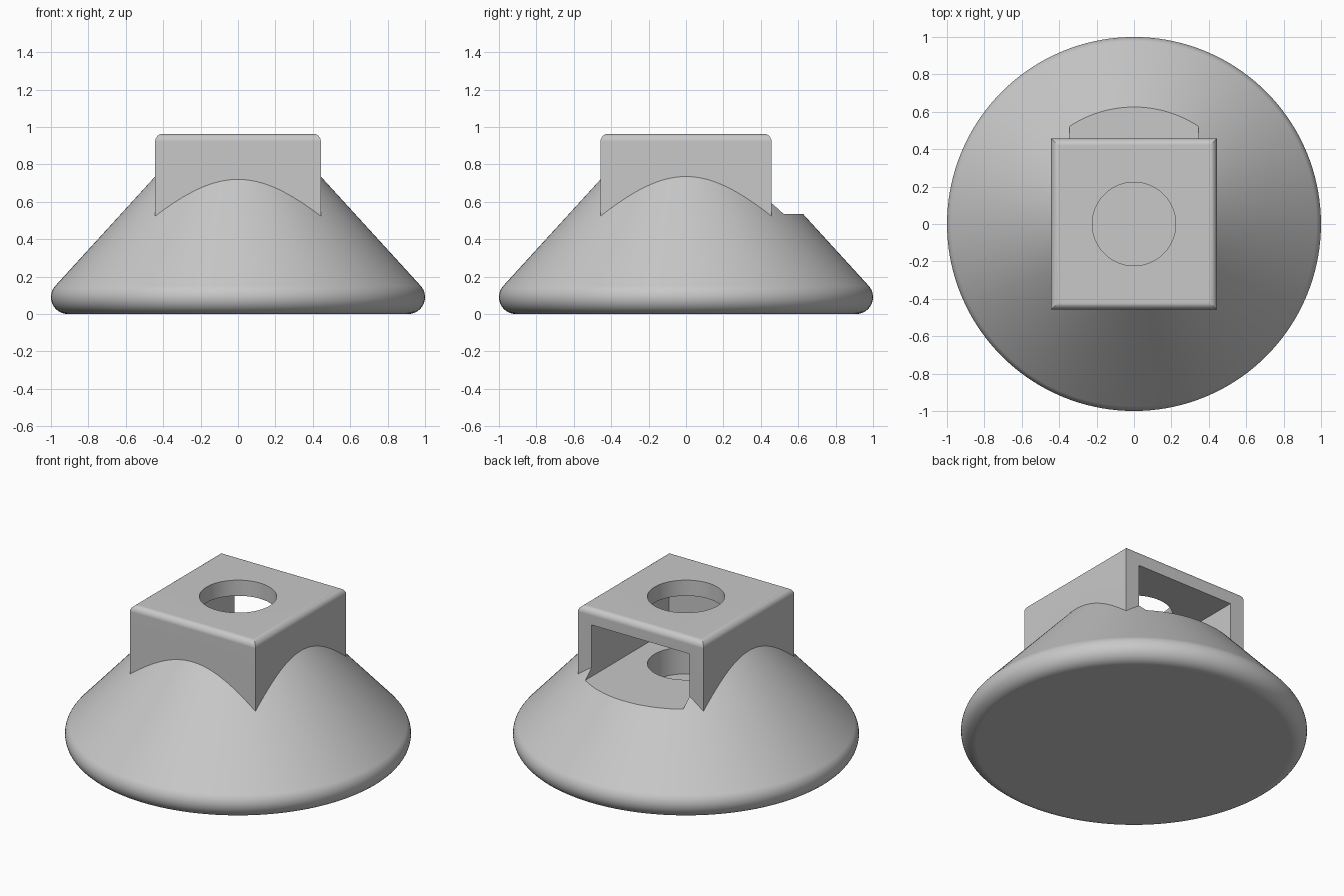
import bpy, bmesh, math

if "Cube" in bpy.data.objects:
    bpy.data.objects.remove(bpy.data.objects["Cube"], do_unlink=True)

# Single grey material
grey = bpy.data.materials.new("light_grey")
grey.use_nodes = True
colour = (0.58, 0.58, 0.58, 1)
grey.diffuse_color = colour
grey.node_tree.nodes["Principled BSDF"].inputs["Base Color"].default_value = colour


def finish(name, bm):
    bmesh.ops.recalc_face_normals(bm, faces=bm.faces[:])
    mesh = bpy.data.meshes.new(name)
    bm.to_mesh(mesh)
    bm.free()
    mesh.materials.append(grey)
    obj = bpy.data.objects.new(name, mesh)
    bpy.context.collection.objects.link(obj)
    return obj


def box(name, low, high, top_round=0):
    bm = bmesh.new()
    bmesh.ops.create_cube(bm, size=1)
    for v in bm.verts:
        v.co = [l + (c + 0.5) * (h - l) for c, l, h in zip(v.co, low, high)]
    if top_round:
        edges = [e for e in bm.edges if all(v.co.z > high[2] - 0.001 for v in e.verts)]
        bmesh.ops.bevel(bm, geom=edges, offset=top_round, segments=6,
                        profile=0.5, affect='EDGES')
    return finish(name, bm)


def lathe(name, profile, steps=144):
    # Closed solid of revolution: rings of the profile with flat caps
    bm = bmesh.new()
    rings = [[bm.verts.new((r * math.cos(2 * math.pi * i / steps),
                            r * math.sin(2 * math.pi * i / steps), z))
              for i in range(steps)] for r, z in profile]
    for a, b in zip(rings, rings[1:]):
        for i in range(steps):
            j = (i + 1) % steps
            bm.faces.new((a[i], a[j], b[j], b[i]))
    bm.faces.new(rings[0])
    bm.faces.new(rings[-1])
    return finish(name, bm)


def combine(target, tool, operation):
    mod = target.modifiers.new(operation.lower(), 'BOOLEAN')
    mod.operation = operation
    mod.solver = 'EXACT'
    mod.object = tool
    bpy.ops.object.select_all(action='DESELECT')
    target.select_set(True)
    bpy.context.view_layer.objects.active = target
    bpy.ops.object.modifier_apply(modifier=mod.name)
    bpy.data.objects.remove(tool, do_unlink=True)


# Conical foot with a rounded rim tangent to the slope
rim, slope = 0.09, math.radians(47.6)
start, end = -math.pi / 2, math.pi / 2 - slope
profile = [(1 - rim + rim * math.cos(a), rim + rim * math.sin(a))
           for a in (start + (end - start) * i / 14 for i in range(15))]
r, z = profile[-1]
profile.append((r - 0.6, z + 0.6 * math.tan(slope)))
holder = lathe("conical_holder", profile)

# Square head with rounded top edges
head = box("head", (-0.443, -0.457, 0.3), (0.443, 0.457, 0.963), 0.04)
combine(holder, head, 'UNION')

# Pocket open to the back
pocket = box("pocket_cutter", (-0.345, -0.32, 0.535), (0.345, 1.2, 0.863))
combine(holder, pocket, 'DIFFERENCE')

# Round hole through the roof and blind into the pocket floor
hole = lathe("hole_cutter", [(0.223, 0.365), (0.223, 1.2)], 96)
combine(holder, hole, 'DIFFERENCE')

# Smooth curved surfaces, crisp edges
bpy.ops.object.shade_smooth_by_angle(angle=math.radians(30))
weighted = holder.modifiers.new("weighted_normals", 'WEIGHTED_NORMAL')
weighted.keep_sharp = True
